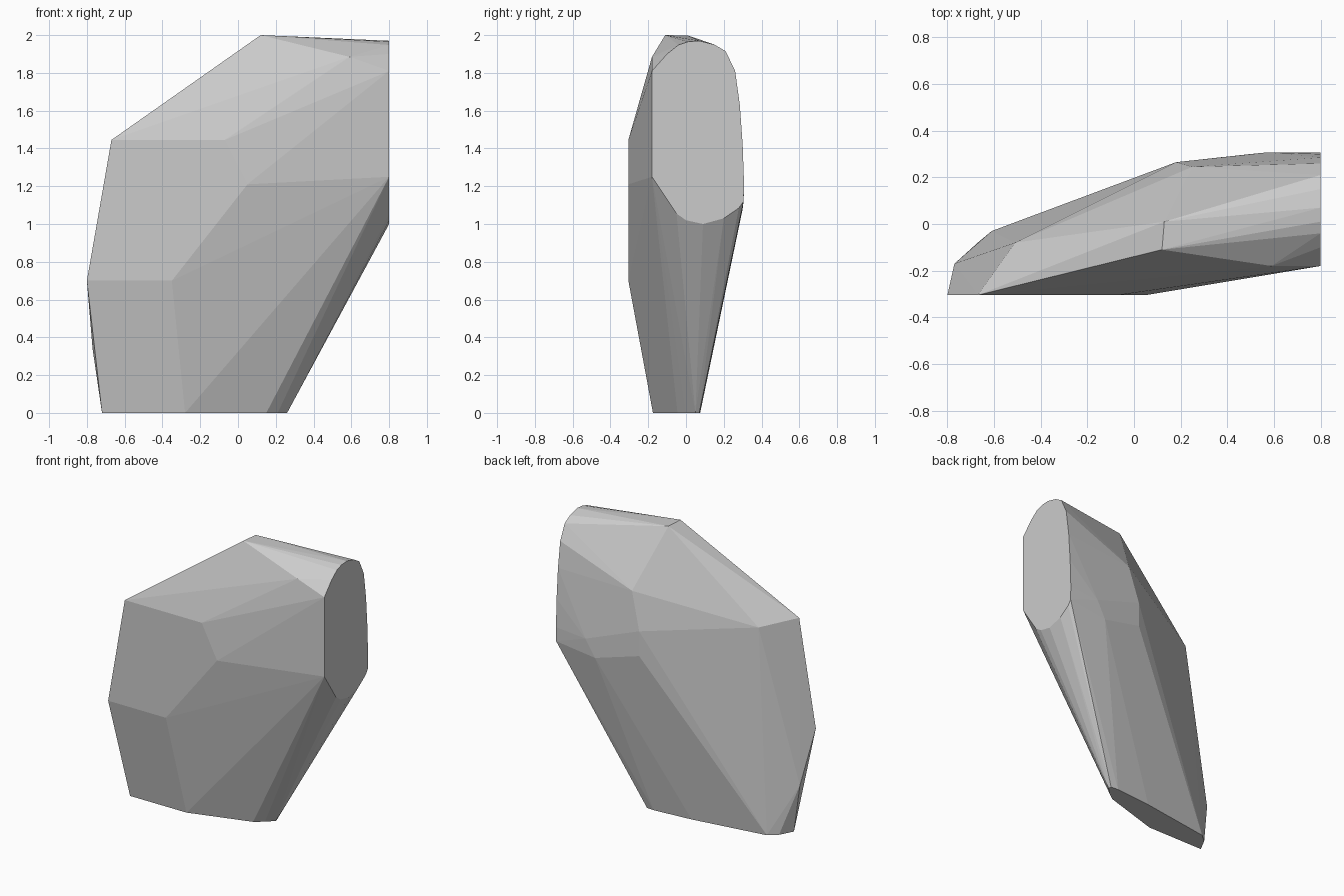
import bpy, bmesh, math

# Planar facets, each given as a 2D profile
front_facet = [(-0.80, 0.70), (-0.67, 1.445), (-0.07, 1.445), (0.05, 1.21), (-0.35, 0.70)]        # x, z
side_facet = [(-0.18, 1.25), (-0.18, 1.81), (-0.10, 1.90), (-0.04, 1.948), (0.01, 1.965),
              (0.07, 1.97), (0.15, 1.95), (0.21, 1.915), (0.26, 1.81), (0.285, 1.63),
              (0.30, 1.42), (0.307, 1.22), (0.305, 1.12), (0.28, 1.085), (0.20, 1.03),
              (0.09, 1.0), (0.0, 1.02), (-0.05, 1.055)]                                         # y, z
base_facet = [(-0.72, -0.175), (-0.28, -0.175), (0.15, -0.045), (0.21, 0.0), (0.26, 0.05),
              (0.255, 0.07), (0.20, 0.075), (-0.08, 0.05), (-0.61, -0.03), (-0.67, -0.08)]        # x, y

points = [(x, -0.305, z) for x, z in front_facet]
points += [(0.80, y, z) for y, z in side_facet]
points += [(x, y, 0.0) for x, y in base_facet]

# Top ridge, front chip, left rounding and the back shoulder
points += [(0.12, -0.11, 2.0), (0.13, 0.01, 1.998), (0.59, -0.18, 1.885),
           (-0.77, -0.17, 0.34), (-0.51, -0.08, 1.42),
           (0.18, 0.265, 1.34), (0.18, 0.265, 1.165), (0.25, 0.245, 1.60),
           (0.50, 0.30, 1.08), (0.57, 0.307, 1.20)]

# Faceted stone: the hull around all facets
bm = bmesh.new()
for p in points:
    bm.verts.new(p)
hull = bmesh.ops.convex_hull(bm, input=bm.verts[:])
inside = {g for g in hull["geom_interior"] + hull["geom_unused"] if isinstance(g, bmesh.types.BMVert)}
bmesh.ops.delete(bm, geom=list(inside), context='VERTS')
bmesh.ops.dissolve_limit(bm, angle_limit=math.radians(0.5), verts=bm.verts[:], edges=bm.edges[:])
bmesh.ops.recalc_face_normals(bm, faces=bm.faces[:])

mesh = bpy.data.meshes.new("faceted_stone")
bm.to_mesh(mesh)
bm.free()
stone = bpy.data.objects.new("faceted_stone", mesh)
bpy.context.collection.objects.link(stone)
